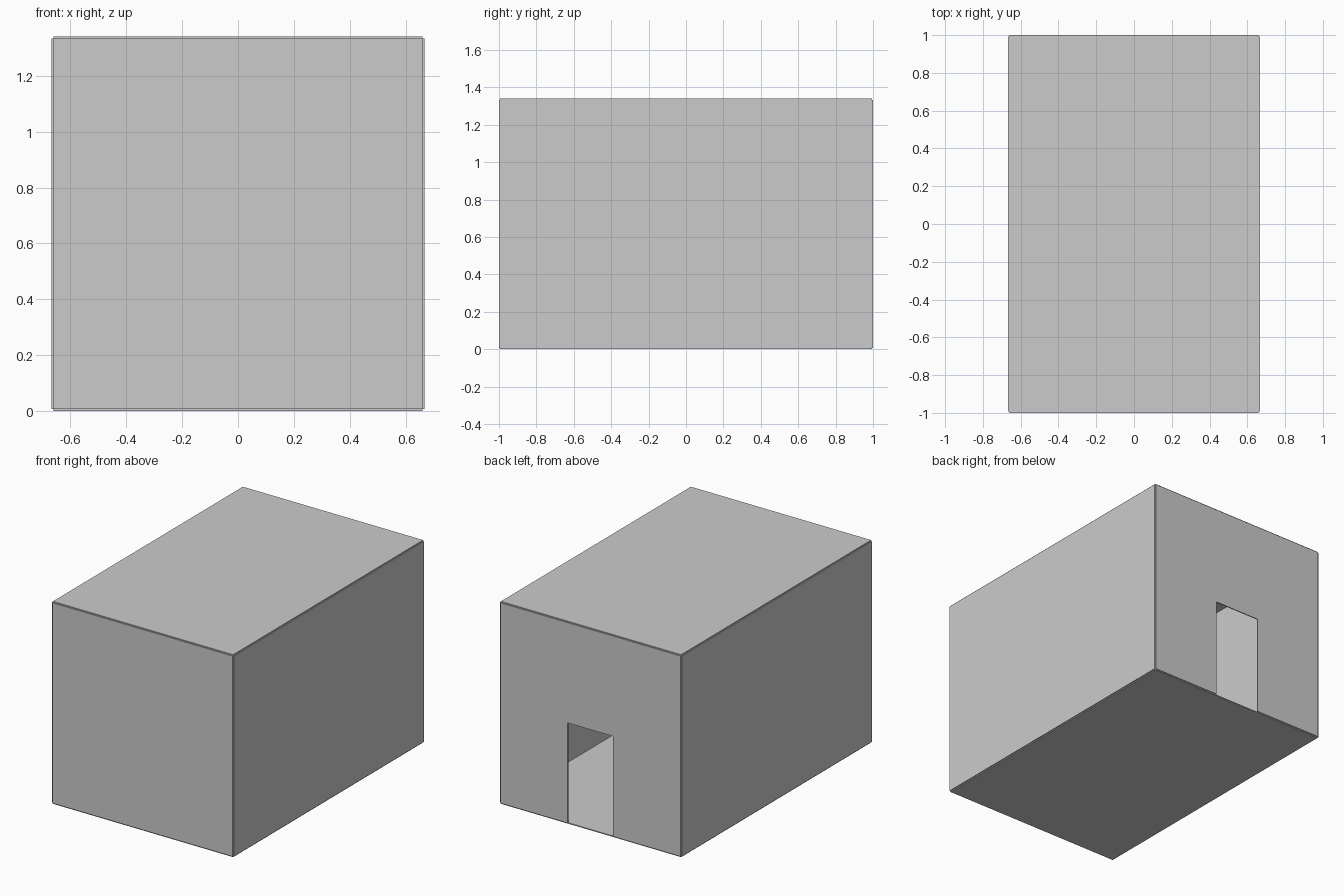
import bpy, bmesh

if "Cube" in bpy.data.objects:
    bpy.data.objects.remove(bpy.data.objects["Cube"])

T = 0.0067               # panel thickness
X, Y, H = 0.66, 0.9933, 1.34   # inner half width, inner half depth, full height
DOOR_W, DOOR_TOP = 0.166, 0.67


def panel(name, outline, thickness):
    """Extrude a flat outline into a thin panel."""
    bm = bmesh.new()
    face = bm.faces.new([bm.verts.new(p) for p in outline])
    ext = bmesh.ops.extrude_face_region(bm, geom=[face])
    moved = [g for g in ext["geom"] if isinstance(g, bmesh.types.BMVert)]
    bmesh.ops.translate(bm, verts=moved, vec=thickness)
    bmesh.ops.recalc_face_normals(bm, faces=bm.faces)
    mesh = bpy.data.meshes.new(name)
    bm.to_mesh(mesh)
    bm.free()
    obj = bpy.data.objects.new(name, mesh)
    bpy.context.collection.objects.link(obj)
    return obj


low, high = T, H - T
corners = [(-1, -1), (1, -1), (1, 1), (-1, 1)]

# Floor and ceiling
for name, z in (("floor", 0), ("ceiling", high)):
    panel(name, [(X * a, Y * b, z) for a, b in corners], (0, 0, T))

# Side walls, leaving the notched corners open on the outside
for name, x in (("left_wall", -X - T), ("right_wall", X)):
    panel(name, [(x, Y * a, low if b < 0 else high) for a, b in corners], (T, 0, 0))

# Solid front wall
panel("front_wall", [(X * a, -Y - T, low if b < 0 else high) for a, b in corners], (0, T, 0))

# Back wall with a doorway open down to the floor
profile = [(-X, low), (-DOOR_W, low), (-DOOR_W, DOOR_TOP), (DOOR_W, DOOR_TOP),
           (DOOR_W, low), (X, low), (X, high), (-X, high)]
panel("back_wall_with_doorway", [(x, Y, z) for x, z in profile], (0, T, 0))
